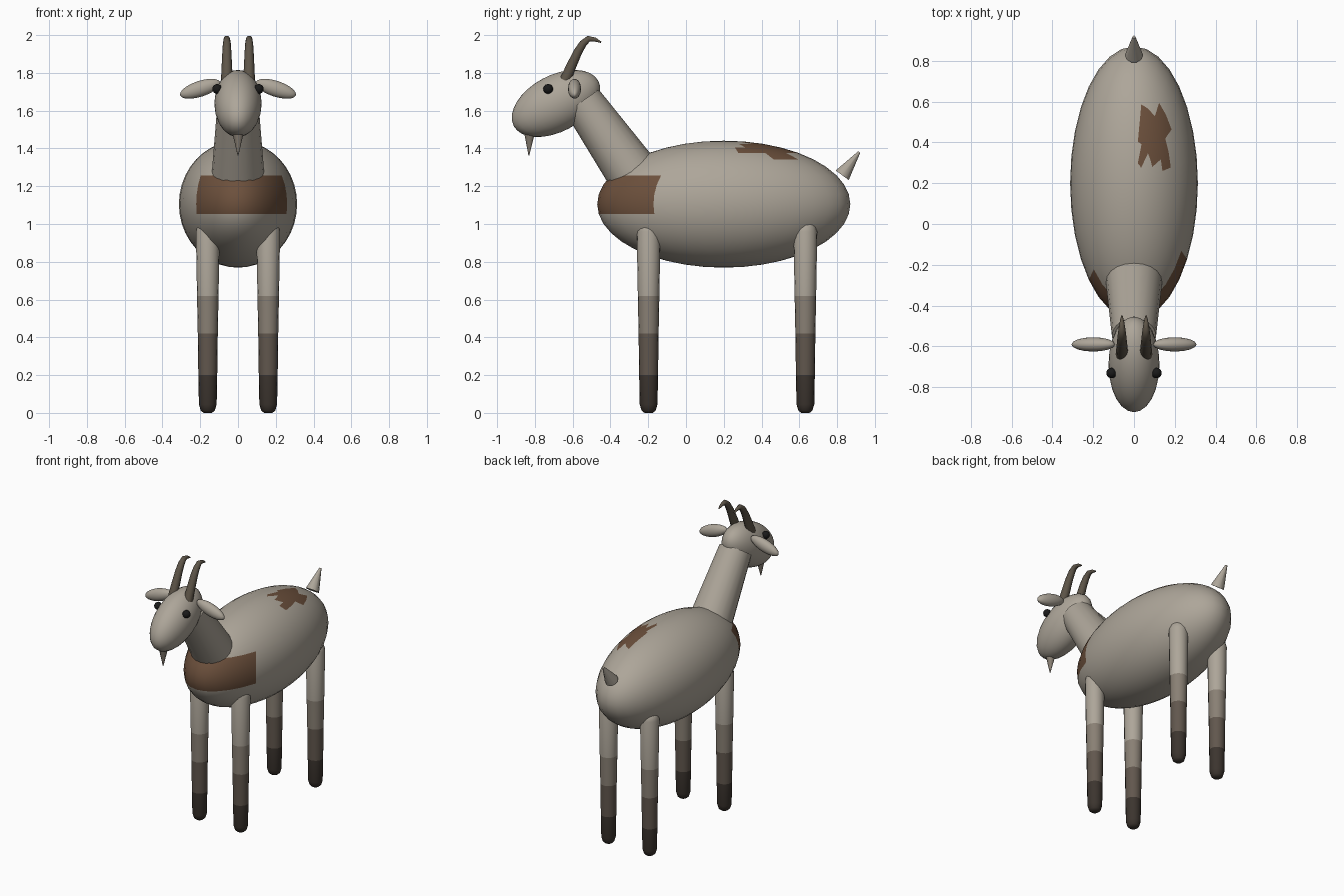
import bpy, bmesh
from math import sin, cos, pi, radians
from mathutils import Vector

if "Cube" in bpy.data.objects:
    bpy.data.objects.remove(bpy.data.objects["Cube"])


def material(name, rgb):
    m = bpy.data.materials.new(name)
    m.diffuse_color = (*rgb, 1)
    m.use_nodes = True
    m.node_tree.nodes["Principled BSDF"].inputs["Base Color"].default_value = m.diffuse_color
    return m


COAT = material("coat", (0.42, 0.38, 0.32))
SHADE = material("coat_shade", (0.25, 0.215, 0.175))
DARK = material("coat_dark", (0.12, 0.095, 0.075))
HOOF = material("hoof", (0.045, 0.035, 0.028))
PATCH = material("brown_patch", (0.15, 0.08, 0.045))
HORN = material("horn", (0.11, 0.09, 0.065))
BLACK = material("black", (0.01, 0.01, 0.01))


def finish(ob, mats, angle=50):
    for m in mats:
        ob.data.materials.append(m)
    bpy.ops.object.select_all(action='DESELECT')
    ob.select_set(True)
    bpy.context.view_layer.objects.active = ob
    bpy.ops.object.shade_smooth_by_angle(angle=radians(angle))
    return ob


def ellipsoid(name, loc, size, mats, rot=(0, 0, 0), segs=24, rings=16):
    bpy.ops.mesh.primitive_uv_sphere_add(segments=segs, ring_count=rings, radius=1,
                                         location=loc, rotation=rot)
    ob = bpy.context.object
    ob.name = name
    ob.scale = size
    return finish(ob, mats)


def loft(name, x, path, mats, sides=16, pick=None):
    """Round tube through (y, z, radius) points at a fixed x; pick gives a ring's material."""
    bm = bmesh.new()
    rings = []
    for i, (y, z, r) in enumerate(path):
        a, b = path[max(i - 1, 0)], path[min(i + 1, len(path) - 1)]
        d = Vector((0, b[0] - a[0], b[1] - a[1])).normalized()
        u, v = Vector((1, 0, 0)), d.cross(Vector((1, 0, 0)))
        c = Vector((x, y, z))
        rings.append([bm.verts.new(c + r * (u * cos(2 * pi * k / sides) + v * sin(2 * pi * k / sides)))
                      for k in range(sides)])
    for i, (lo, hi) in enumerate(zip(rings, rings[1:])):
        for k in range(sides):
            n = (k + 1) % sides
            f = bm.faces.new((lo[k], lo[n], hi[n], hi[k]))
            f.material_index = pick[i] if pick else 0
    bm.faces.new(rings[0][::-1]).material_index = pick[0] if pick else 0
    bm.faces.new(rings[-1]).material_index = pick[-1] if pick else 0
    bmesh.ops.recalc_face_normals(bm, faces=bm.faces)
    me = bpy.data.meshes.new(name)
    bm.to_mesh(me)
    bm.free()
    ob = bpy.data.objects.new(name, me)
    bpy.context.collection.objects.link(ob)
    return finish(ob, mats)


# body, with brown chest and back patches
body = ellipsoid("body", (0, 0.2, 1.105), (0.313, 0.67, 0.336), [COAT, PATCH], segs=32, rings=20)
for f in body.data.polygons:
    x, y, z = f.center.x * 0.313, f.center.y * 0.67 + 0.2, f.center.z * 0.336 + 1.105
    chest = y < -0.16 and 1.03 < z < 1.25 and x > -0.2
    back = 0.03 < x < 0.16 and 0.3 < y < 0.58 and z > 1.3
    f.material_index = int(chest or back)

# neck and head
loft("neck", 0, [(-0.22, 1.18, 0.146), (-0.55, 1.65, 0.108)], [COAT], 20)
ellipsoid("head", (0, -0.688, 1.638), (0.125, 0.254, 0.149), [COAT], (radians(28), 0, 0))

# beard and tail
loft("beard", 0, [(-0.828, 1.5, 0.034), (-0.832, 1.362, 0.002)], [SHADE], 10)
loft("tail", 0, [(0.827, 1.258, 0.045), (0.917, 1.381, 0.007)], [COAT], 10)

for side, s in (("left", -1), ("right", 1)):
    # eye, ear and horn
    ellipsoid(side + "_eye", (s * 0.11, -0.73, 1.715), (0.026,) * 3, [BLACK], segs=12, rings=8)
    ellipsoid(side + "_ear", (s * 0.2, -0.59, 1.716), (0.112, 0.035, 0.042), [COAT],
              (0, s * radians(18), 0), 16, 10)
    loft(side + "_horn", s * 0.059,
         [(-0.64, 1.76, 0.031), (-0.61, 1.83, 0.028), (-0.573, 1.91, 0.024),
          (-0.545, 1.955, 0.021), (-0.515, 1.981, 0.017), (-0.48, 1.976, 0.011),
          (-0.45, 1.962, 0.004)], [HORN], 10)
    # legs, darkening towards the hoof
    for end, y in (("front", -0.198), ("hind", 0.632)):
        loft(f"{side}_{end}_leg", s * 0.16,
             [(y, 0, 0.022), (y, 0.012, 0.037), (y, 0.045, 0.047), (y, 0.2, 0.05),
              (y, 0.42, 0.053), (y, 0.62, 0.057), (y, 0.96, 0.063), (y, 0.995, 0.053),
              (y, 1.017, 0.03)],
             [COAT, SHADE, DARK, HOOF], 16, [3, 3, 3, 2, 1, 0, 0, 0])
